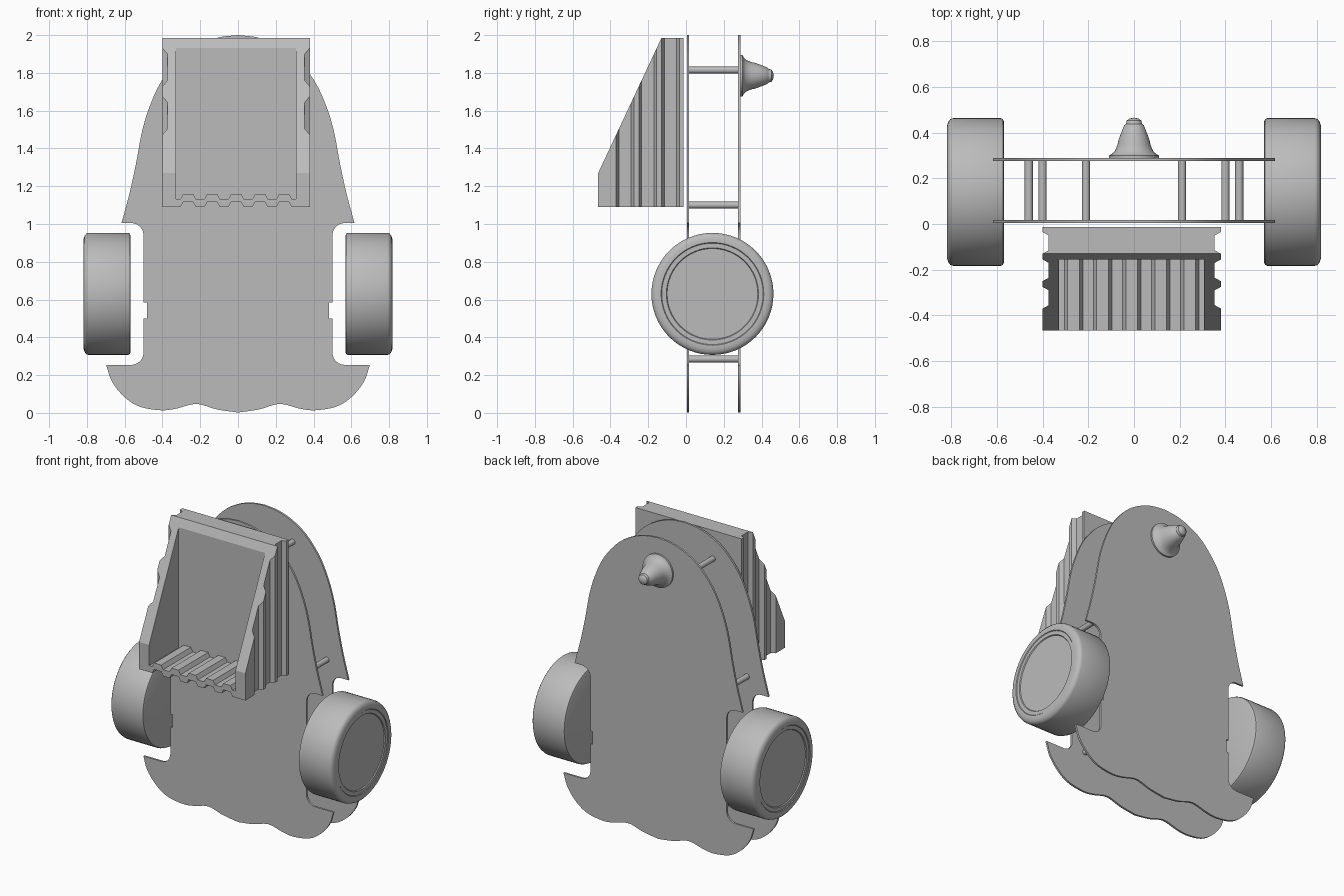
import bpy, bmesh, math
from mathutils import Vector, Matrix

cube = bpy.data.objects.get("Cube")
if cube:
    bpy.data.objects.remove(cube, do_unlink=True)

GREY = (0.5, 0.5, 0.5, 1)
grey = bpy.data.materials.new("plain_grey")
grey.use_nodes = True
grey.diffuse_color = GREY
grey.node_tree.nodes["Principled BSDF"].inputs["Base Color"].default_value = GREY


def finish(name, bm, smooth=None):
    bmesh.ops.recalc_face_normals(bm, faces=bm.faces)
    mesh = bpy.data.meshes.new(name)
    bm.to_mesh(mesh)
    bm.free()
    mesh.materials.append(grey)
    obj = bpy.data.objects.new(name, mesh)
    bpy.context.collection.objects.link(obj)
    if smooth:
        bpy.ops.object.select_all(action="DESELECT")
        obj.select_set(True)
        bpy.context.view_layer.objects.active = obj
        bpy.ops.object.shade_smooth_by_angle(angle=math.radians(smooth))
    return obj


def prism(points, axis, low, high):
    """Extrude a flat outline along y (points are x, z) or z (points are x, y)."""
    bm = bmesh.new()
    place = (lambda a, b: (a, low, b)) if axis == "y" else (lambda a, b: (a, b, low))
    face = bm.faces.new([bm.verts.new(place(a, b)) for a, b in points])
    moved = bmesh.ops.extrude_face_region(bm, geom=[face])["geom"]
    step = Vector((0, high - low, 0) if axis == "y" else (0, 0, high - low))
    bmesh.ops.translate(bm, vec=step, verts=[v for v in moved if isinstance(v, bmesh.types.BMVert)])
    return bm


def lathe(profile, steps, matrix):
    """Spin (radius, height) points about z, then place the result."""
    bm = bmesh.new()
    verts = [bm.verts.new((r, 0, h)) for r, h in profile]
    edges = [bm.edges.new(pair) for pair in zip(verts, verts[1:])]
    bmesh.ops.spin(bm, geom=verts + edges, axis=(0, 0, 1), cent=(0, 0, 0),
                   angle=math.tau, steps=steps)
    bmesh.ops.remove_doubles(bm, verts=bm.verts, dist=0.0005)
    bmesh.ops.transform(bm, matrix=matrix, verts=bm.verts)
    return bm


def curve(points, steps=6):
    """Smooth path through the given points."""
    p = [Vector(q) for q in points]
    p = [2 * p[0] - p[1]] + p + [2 * p[-1] - p[-2]]
    out = []
    for a, b, c, d in zip(p, p[1:], p[2:], p[3:]):
        for i in range(steps):
            t = i / steps
            out.append(0.5 * (2 * b + (c - a) * t + (2 * a - 5 * b + 4 * c - d) * t * t
                              + (3 * b - a - 3 * c + d) * t ** 3))
    return out + [p[-2]]


def fillet(cx, cz, r, start, end):
    angles = [math.radians(start + (end - start) * i / 6) for i in range(7)]
    return [Vector((cx + r * math.cos(a), cz + r * math.sin(a))) for a in angles]


# Body plates: domed top, wheel cut-outs and a wavy foot
dome = [(0, 2), (0.1, 1.988), (0.2, 1.952), (0.3, 1.885), (0.4, 1.765), (0.465, 1.63),
        (0.508, 1.49), (0.54, 1.32), (0.575, 1.16), (0.617, 1.005)]
foot = [(0.698, 0.254), (0.667, 0.165), (0.6, 0.083), (0.52, 0.033), (0.41, 0.014),
        (0.33, 0.022), (0.22, 0.047), (0.11, 0.018), (0, 0.002)]
half = curve(dome)
half += fillet(0.565, 0.94, 0.065, 90, 180)
half += [Vector(q) for q in ((0.5, 0.585), (0.483, 0.585), (0.483, 0.5), (0.5, 0.5))]
half += fillet(0.565, 0.319, 0.065, 180, 270)
half += curve(foot)
outline = half + [Vector((-q.x, q.y)) for q in half[-2:0:-1]]
for name, y in (("front_plate", 0.004), ("back_plate", 0.275)):
    finish(name, prism(outline, "y", y, y + 0.013), 30)

# Spacer rods between the plates
along_y = Matrix.Rotation(-math.pi / 2, 4, "X")
for level, x, z in (("upper", 0.21, 1.815), ("middle", 0.46, 1.1), ("lower", 0.4, 0.285)):
    for side, s in (("left", 1), ("right", -1)):
        rod = [(0.018, 0), (0.018, 0.262)]
        finish(f"{level}_{side}_spacer",
               lathe(rod, 12, Matrix.Translation((s * x, 0.015, z)) @ along_y), 40)

# Wheels: rounded tyre edge, shallow ring groove and flat hub
tyre = [(0, 0), (0.308, 0), (0.319, 0.004), (0.323, 0.014), (0.323, 0.222), (0.319, 0.234),
        (0.308, 0.243), (0.292, 0.248), (0.272, 0.248), (0.268, 0.244), (0.244, 0.244),
        (0.24, 0.238), (0, 0.238)]
for side, s in (("left", 1), ("right", -1)):
    place = Matrix.Translation((s * 0.569, 0.14, 0.63)) @ Matrix.Rotation(s * math.pi / 2, 4, "Y")
    finish(f"{side}_wheel", lathe(tyre, 64, place), 35)

# Stepped nose on the back plate
nose = [(0, 0), (0.11, 0), (0.11, 0.012), (0.098, 0.018), (0.085, 0.03), (0.078, 0.045),
        (0.072, 0.06), (0.068, 0.08), (0.055, 0.115), (0.043, 0.145), (0.036, 0.15),
        (0.032, 0.165), (0.02, 0.174), (0, 0.178)]
finish("nose", lathe(nose, 32, Matrix.Translation((0, 0.287, 1.785)) @ along_y), 35)

# Open bucket on the front plate
MID, OUT, IN = -0.01, 0.39, 0.317
FRONT, BACK, REAR = -0.465, -0.155, -0.013
LOW, FLOOR, TOP = 1.09, 1.16, 1.985


def slope_cut(bm):
    """Trim the slanted mouth and close the cut."""
    geom = bm.verts[:] + bm.edges[:] + bm.faces[:]
    cut = bmesh.ops.bisect_plane(bm, geom=geom, plane_co=(0, FRONT, 1.27),
                                 plane_no=(0, -0.715, 0.335), clear_outer=True)
    edges = [e for e in cut["geom_cut"] if isinstance(e, bmesh.types.BMEdge)]
    bmesh.ops.holes_fill(bm, edges=edges)
    return bm


# Side walls with upright grooves on the outside
for side, s in (("left", 1), ("right", -1)):
    wall = [(MID + s * IN, FRONT), (MID + s * OUT, FRONT)]
    for start in (-0.37, -0.25, -0.13):
        for depth, y in ((0, start), (0.027, start + 0.015), (0.027, start + 0.08), (0, start + 0.095)):
            wall.append((MID + s * (OUT - depth), y))
    wall += [(MID + s * OUT, REAR), (MID + s * IN, REAR)]
    finish(f"bucket_{side}_wall", slope_cut(prism(wall, "z", LOW, TOP)))

# Back slab
slab = [(MID - IN, BACK), (MID + IN, BACK), (MID + IN, REAR), (MID - IN, REAR)]
finish("bucket_back", slope_cut(prism(slab, "z", FLOOR - 0.03, TOP)))

# Corrugated floor
wave = [(MID - IN, 0)]
for i in range(5):
    x = MID + (i - 2) * 0.127
    wave += [(x - 0.04, 0), (x - 0.026, 0.027), (x + 0.026, 0.027), (x + 0.04, 0)]
wave.append((MID + IN, 0))
floor = [(x, LOW + h) for x, h in wave] + [(x, FLOOR - 0.027 + h) for x, h in reversed(wave)]
finish("bucket_floor", prism(floor, "y", FRONT, REAR))
